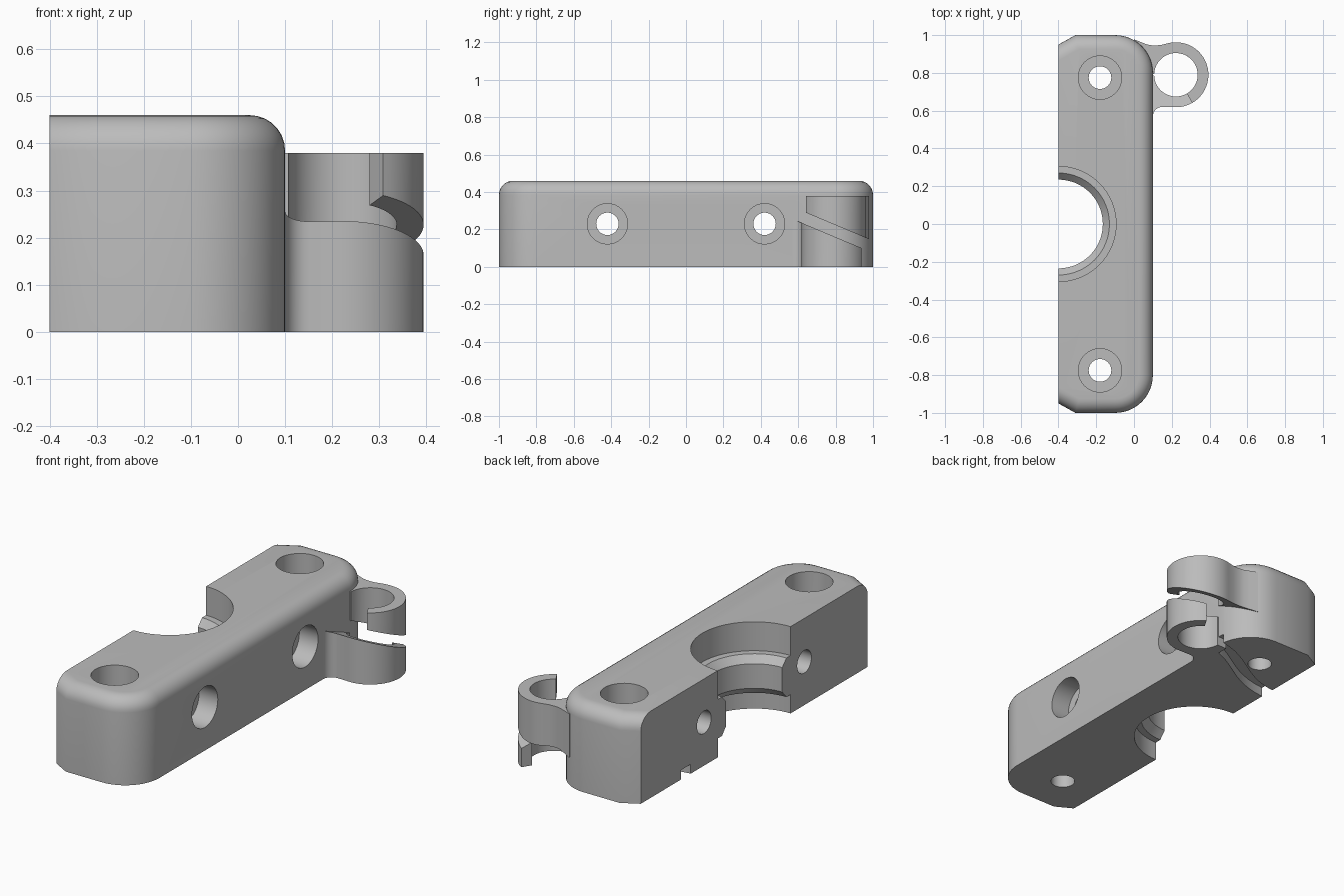
import bpy, bmesh
from math import radians, sin, cos, pi
from mathutils import Matrix, Vector

cube = bpy.data.objects.get("Cube")
if cube:
    bpy.data.objects.remove(cube, do_unlink=True)

grey = bpy.data.materials.new("plain grey")
grey.use_nodes = True
grey.diffuse_color = (0.5, 0.5, 0.5, 1)
grey.node_tree.nodes["Principled BSDF"].inputs["Base Color"].default_value = (0.5, 0.5, 0.5, 1)


def arc(cx, cy, r, a0, a1, n):
    angles = [radians(a0 + (a1 - a0) * i / n) for i in range(n + 1)]
    return [(cx + r * cos(a), cy + r * sin(a)) for a in angles]


def prism(outline, low, high):
    """Extrude an outline; low and high give z as a function of y."""
    bm = bmesh.new()
    bottom = [bm.verts.new((x, y, low(y))) for x, y in outline]
    top = [bm.verts.new((x, y, high(y))) for x, y in outline]
    bm.faces.new(bottom)
    bm.faces.new(top)
    n = len(outline)
    for i in range(n):
        j = (i + 1) % n
        bm.faces.new((bottom[i], bottom[j], top[j], top[i]))
    bmesh.ops.recalc_face_normals(bm, faces=bm.faces)
    return bm


def lathe(profile, segments, matrix):
    """Solid of revolution from (radius, height) points."""
    bm = bmesh.new()
    rings = [[bm.verts.new((r * cos(2 * pi * i / segments), r * sin(2 * pi * i / segments), z))
              for i in range(segments)] for r, z in profile]
    for a, b in zip(rings, rings[1:]):
        for i in range(segments):
            j = (i + 1) % segments
            bm.faces.new((a[i], a[j], b[j], b[i]))
    bm.faces.new(rings[0])
    bm.faces.new(rings[-1])
    bmesh.ops.recalc_face_normals(bm, faces=bm.faces)
    bm.transform(matrix)
    return bm


def make(name, bm):
    mesh = bpy.data.meshes.new(name)
    bm.to_mesh(mesh)
    bm.free()
    mesh.materials.append(grey)
    obj = bpy.data.objects.new(name, mesh)
    bpy.context.scene.collection.objects.link(obj)
    return obj


def activate(obj):
    bpy.ops.object.select_all(action='DESELECT')
    obj.select_set(True)
    bpy.context.view_layer.objects.active = obj


def cut(target, bm):
    cutter = make("cutter", bm)
    cutter.hide_render = True
    mod = target.modifiers.new("cut", 'BOOLEAN')
    mod.operation = 'DIFFERENCE'
    mod.solver = 'EXACT'
    mod.object = cutter
    activate(target)
    bpy.ops.object.modifier_apply(modifier=mod.name)
    bpy.data.objects.remove(cutter, do_unlink=True)


# Block with rounded outer corners and chamfered inner corners
H, BACK = 0.46, -0.4
outline = [(BACK, 0.95), (BACK, -0.95), (-0.31, -1)]
outline += arc(-0.1, -0.8, 0.2, -90, 0, 12) + arc(-0.1, 0.8, 0.2, 0, 90, 12)
outline += [(-0.31, 1)]
bm = prism(outline, lambda y: 0, lambda y: H)
rim = [e for e in bm.edges if all(v.co.z > H - 0.01 for v in e.verts)
       and not all(v.co.x < BACK + 0.01 for v in e.verts)]
bmesh.ops.bevel(bm, geom=rim, offset=0.075, segments=7, profile=0.5, affect='EDGES')
body = make("block", bm)

# Stepped half bore on the back face
bore = [(0.305, -0.1), (0.305, 0.1), (0.27, 0.1), (0.235, 0.14), (0.235, 0.27),
        (0.27, 0.307), (0.305, 0.307), (0.305, 0.6)]
cut(body, lathe(bore, 64, Matrix.Translation((BACK, 0, 0))))

# Counterbored screw holes, vertical and horizontal
for side in (-1, 1):
    cut(body, lathe([(0.06, -0.1), (0.06, 0.21), (0.115, 0.21), (0.115, 0.6)], 32,
                    Matrix.Translation((-0.18, 0.775 * side, 0))))
    cut(body, lathe([(0.06, -0.6), (0.06, -0.01), (0.108, -0.01), (0.108, 0.3)], 32,
                    Matrix.Translation((0, 0.42 * side, 0.23)) @ Matrix.Rotation(pi / 2, 4, 'Y')))

# Curved wire groove in the underside, leading to the clip
ctrl = [Vector(p) for p in ((-0.45, 0.57), (-0.15, 0.57), (-0.1, 0.79), (0.2, 0.79))]
left, right = [], []
for i in range(17):
    t = i / 16
    u = 1 - t
    p = u**3 * ctrl[0] + 3*u*u*t * ctrl[1] + 3*u*t*t * ctrl[2] + t**3 * ctrl[3]
    d = u*u * (ctrl[1] - ctrl[0]) + 2*u*t * (ctrl[2] - ctrl[1]) + t*t * (ctrl[3] - ctrl[2])
    side = Vector((-d.y, d.x)).normalized() * 0.04
    left.append(tuple(p + side))
    right.append(tuple(p - side))
cut(body, prism(left + right[::-1], lambda y: -0.05, lambda y: 0.05))

# Wire clip: two open hooks separated by a sloping slit
CX, CY, RO, RI, TOP = 0.222, 0.79, 0.172, 0.115, 0.38


def slit(offset):
    return lambda y: 0.195 - 0.42 * (y - CY) + offset


upper = [(0, 0.978), (0.04, 0.962), (0.07, 0.95), (0.1, 0.945), (0.14, 0.947)]
upper += arc(CX, CY, RO, 105, -60, 30) + arc(CX, CY, RI, -60, 178, 36)
upper += [(0, 0.795)]
lower = arc(0.15, 0.57, 0.05, 180, 90, 8) + arc(CX, CY, RO, -97, 60, 30)
lower += arc(CX, CY, RI, 60, -178, 36) + [(0.05, 0.785), (0.05, 0.57)]
parts = [body,
         make("upper_hook", prism(upper, slit(0.032), lambda y: TOP)),
         make("lower_hook", prism(lower, lambda y: 0, slit(-0.032)))]

for obj in parts:
    activate(obj)
    bpy.ops.object.shade_smooth_by_angle(angle=radians(30))
